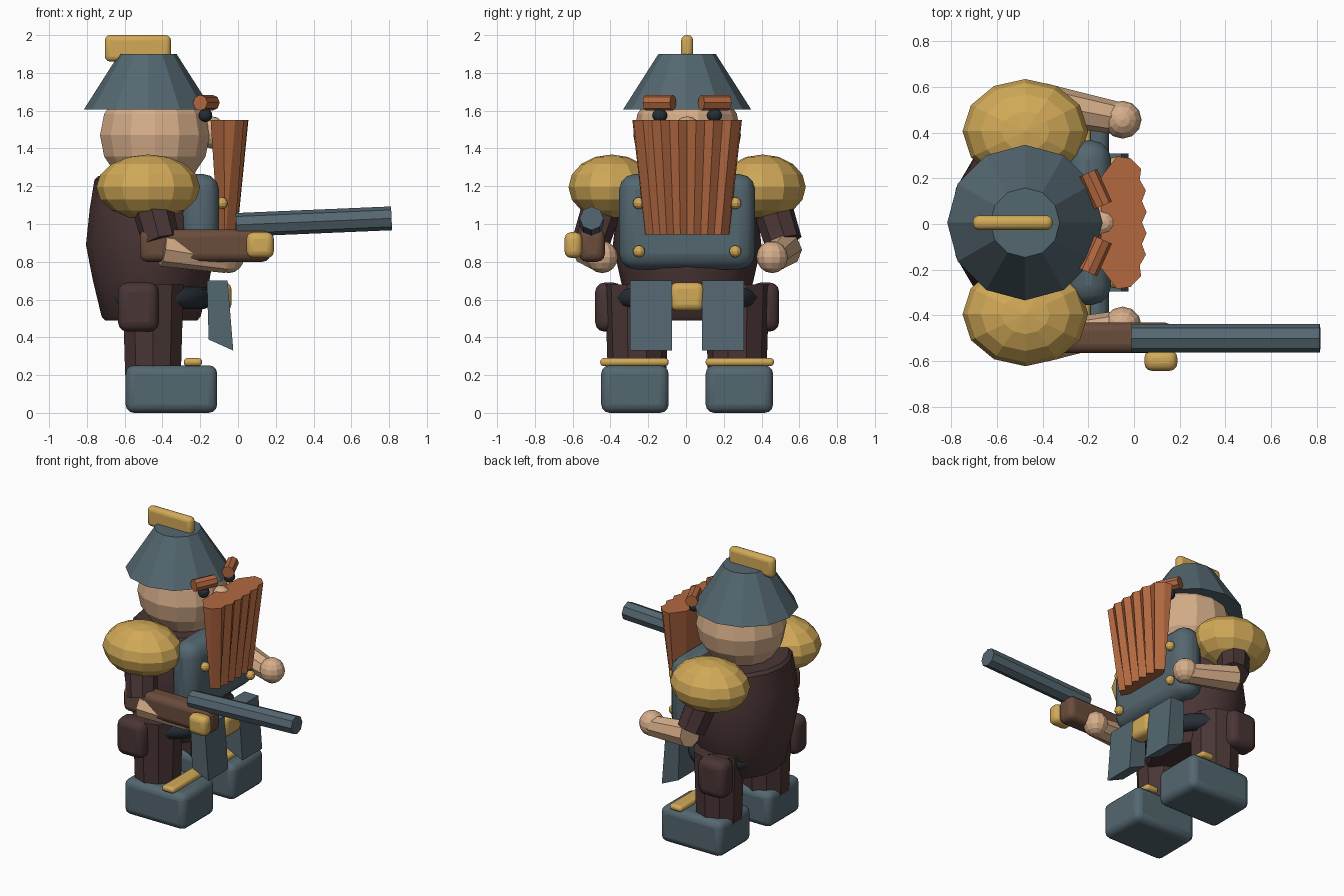
import bpy, bmesh, math
from mathutils import Vector, Matrix

if "Cube" in bpy.data.objects:
    bpy.data.objects.remove(bpy.data.objects["Cube"])

Y0 = 0.006  # body mid-plane


def material(name, rgb):
    m = bpy.data.materials.new(name)
    lin = [(c / 255 / 12.92 if c < 10 else ((c / 255 + 0.055) / 1.055) ** 2.4) for c in rgb]
    m.diffuse_color = (*lin, 1)
    m.use_nodes = True
    m.node_tree.nodes["Principled BSDF"].inputs["Base Color"].default_value = m.diffuse_color
    return m


SLATE = material("slate_steel", (84, 103, 112))
GOLD = material("brass_gold", (210, 170, 88))
CLOTH = material("dark_maroon_cloth", (74, 53, 53))
WOOD = material("brown_wood", (106, 76, 60))
SKIN = material("skin", (214, 174, 138))
HAIR = material("ginger_hair", (178, 104, 64))
DARK = material("dark_leather", (38, 46, 53))


def finish(name, bm, mat, bevel=0.0, smooth=None, segments=3):
    bmesh.ops.recalc_face_normals(bm, faces=bm.faces)
    me = bpy.data.meshes.new(name)
    bm.to_mesh(me)
    bm.free()
    ob = bpy.data.objects.new(name, me)
    bpy.context.collection.objects.link(ob)
    me.materials.append(mat)
    if bevel:
        mod = ob.modifiers.new("bevel", 'BEVEL')
        mod.width = bevel
        mod.segments = segments
        mod.limit_method = 'ANGLE'
    if smooth:
        bpy.ops.object.select_all(action='DESELECT')
        ob.select_set(True)
        bpy.context.view_layer.objects.active = ob
        bpy.ops.object.shade_smooth_by_angle(angle=math.radians(smooth))
    return ob


def box(name, x, y, z, mat, bevel, rot=None):
    """Rounded box from (min, max) ranges."""
    bm = bmesh.new()
    size = [r[1] - r[0] for r in (x, y, z)]
    mid = Vector([(r[0] + r[1]) / 2 for r in (x, y, z)])
    m = Matrix.Translation(mid) @ (rot or Matrix()) @ Matrix.Diagonal((*size, 1))
    bmesh.ops.create_cube(bm, size=1, matrix=m)
    return finish(name, bm, mat, bevel, 40)


def ball(name, c, r, mat, seg=12, rings=8):
    bm = bmesh.new()
    m = Matrix.Translation(c) @ Matrix.Diagonal((*r, 1))
    bmesh.ops.create_uvsphere(bm, u_segments=seg, v_segments=rings, radius=1, matrix=m)
    return finish(name, bm, mat)


def rod(name, a, b, r1, r2, mat, sides=8):
    """Tapered prism from a to b."""
    a, b = Vector(a), Vector(b)
    d = b - a
    m = Matrix.Translation((a + b) / 2) @ d.to_track_quat('Z', 'Y').to_matrix().to_4x4()
    bm = bmesh.new()
    bmesh.ops.create_cone(bm, cap_ends=True, segments=sides, radius1=r1, radius2=r2,
                          depth=d.length, matrix=m)
    return finish(name, bm, mat)


def loft(name, rings, mat, closed=False, **kw):
    """Skin consecutive rings of equal point count."""
    bm = bmesh.new()
    vs = [[bm.verts.new(p) for p in ring] for ring in rings]
    n = len(vs[0])
    count = len(vs) if closed else len(vs) - 1
    for k in range(count):
        lo, hi = vs[k], vs[(k + 1) % len(vs)]
        for i in range(n):
            j = (i + 1) % n
            bm.faces.new((lo[i], lo[j], hi[j], hi[i]))
    if not closed:
        bm.faces.new(vs[0][::-1])
        bm.faces.new(vs[-1])
    return finish(name, bm, mat, **kw)


def ellipse(cx, z, rx, ry, n):
    return [(cx + rx * math.cos(2 * math.pi * i / n), Y0 + ry * math.sin(2 * math.pi * i / n), z)
            for i in range(n)]


# Barrel torso
loft("torso", [ellipse(-0.46, z, r, r * 1.14, 16) for z, r in
               ((0.49, 0.245), (0.51, 0.262), (0.70, 0.308), (0.89, 0.345), (1.08, 0.325),
                (1.235, 0.30), (1.255, 0.28))], CLOTH, smooth=35)

# Belt: oval tube
belt = []
for i in range(20):
    a = 2 * math.pi * i / 20
    belt.append([(-0.42 + (0.24 + 0.06 * math.cos(t)) * math.cos(a),
                  Y0 + (0.33 + 0.06 * math.cos(t)) * math.sin(a),
                  0.61 + 0.06 * math.sin(t)) for t in [2 * math.pi * k / 8 for k in range(8)]])
loft("belt", belt, DARK, closed=True, smooth=50)
box("belt_buckle", (-0.14, -0.035), (Y0 - 0.09, Y0 + 0.09), (0.54, 0.69), GOLD, 0.035)

# Chest plate and its studs
box("chest_plate", (-0.30, -0.10), (Y0 - 0.36, Y0 + 0.36), (0.76, 1.265), SLATE, 0.085)

# Head
ball("head", (-0.44, Y0, 1.47), (0.298, 0.285, 0.295), SKIN, 14, 8)
ball("nose", (-0.14, Y0, 1.485), (0.082, 0.075, 0.085), SKIN, 10, 8)

# Helmet with crest
rod("helmet", (-0.477, Y0, 1.605), (-0.477, Y0, 1.9), 0.34, 0.152, SLATE, 12)
box("helmet_crest", (-0.705, -0.355), (Y0 - 0.032, Y0 + 0.032), (1.86, 2.0), GOLD, 0.028)

# Beard: ridged front, tapering downward
N = 6


def beard_ring(z, back, front, half, depth):
    pts = [(back, -half * 0.68), (back + (front - back) * 0.35, -half)]
    for i in range(2 * N + 1):
        t = i / N - 1
        edge = 0.25 * (front - back) * abs(t) ** 4
        pts.append((front - edge - (depth if i % 2 == 0 else 0), half * 0.97 * t))
    pts += [(back + (front - back) * 0.35, half), (back, half * 0.68)]
    return [(x, Y0 + y, z) for x, y in pts]


loft("beard", [beard_ring(0.945, -0.105, -0.005, 0.222, 0.035),
               beard_ring(1.55, -0.145, 0.055, 0.29, 0.02)], HAIR)

# Mirrored parts
for s, side in ((-1, "right"), (1, "left")):
    def Y(v):
        return Y0 + s * v

    def span(a, b):
        return tuple(sorted((Y(a), Y(b))))

    # Legs and boots
    rod(side + "_leg", (-0.45, Y(0.265), 0.2), (-0.45, Y(0.265), 0.68), 0.155, 0.17, CLOTH, 10)
    box(side + "_boot", (-0.595, -0.11), span(0.098, 0.455), (0, 0.252), SLATE, 0.045)
    box(side + "_boot_strap", (-0.287, -0.19), span(0.098, 0.46), (0.248, 0.29), GOLD, 0.018)

    # Hip flap
    loft(side + "_hip_flap",
         [[(x, Y(y), z) for x, z in ((-0.165, 0.7), (-0.055, 0.7), (-0.025, 0.33), (-0.155, 0.388))]
          for y in (0.08, 0.302)], SLATE)
    box(side + "_pouch", (-0.635, -0.42), span(0.34, 0.487), (0.43, 0.69), CLOTH, 0.05)

    # Arms
    ball(side + "_shoulder_pad", (-0.475, Y(0.4), 1.195), (0.275, 0.228, 0.173), GOLD, 12, 8)
    rod(side + "_sleeve", (-0.47, Y(0.43), 1.15), (-0.405, Y(0.51), 0.905), 0.11, 0.1, CLOTH)
    rod(side + "_forearm", (-0.40, Y(0.52), 0.865), (-0.06, Y(0.455), 0.81), 0.09, 0.07, SKIN)
    ball(side + "_hand", (-0.05, Y(0.45), 0.825), (0.083, 0.083, 0.085), SKIN, 12, 8)

    # Face details
    ball(side + "_eye", (-0.172, Y(0.145), 1.575), (0.036, 0.04, 0.036), DARK, 12, 8)
    rod(side + "_eyebrow", (-0.20, Y(0.218), 1.642), (-0.135, Y(0.075), 1.642), 0.042, 0.042, HAIR)

    for z, row in ((1.11, "upper"), (0.855, "lower")):
        ball(f"{side}_{row}_stud", (-0.085, Y(0.255), z), (0.032, 0.032, 0.032), GOLD, 10, 6)

# Gun
box("gun_stock", (-0.52, 0.17), (-0.565, -0.43), (0.8, 0.972), WOOD, 0.04)
rod("gun_barrel", (-0.01, -0.5, 0.995), (0.813, -0.5, 1.03), 0.063, 0.063, SLATE)
box("gun_lock", (0.045, 0.19), (-0.643, -0.55), (0.82, 0.957), GOLD, 0.036)
